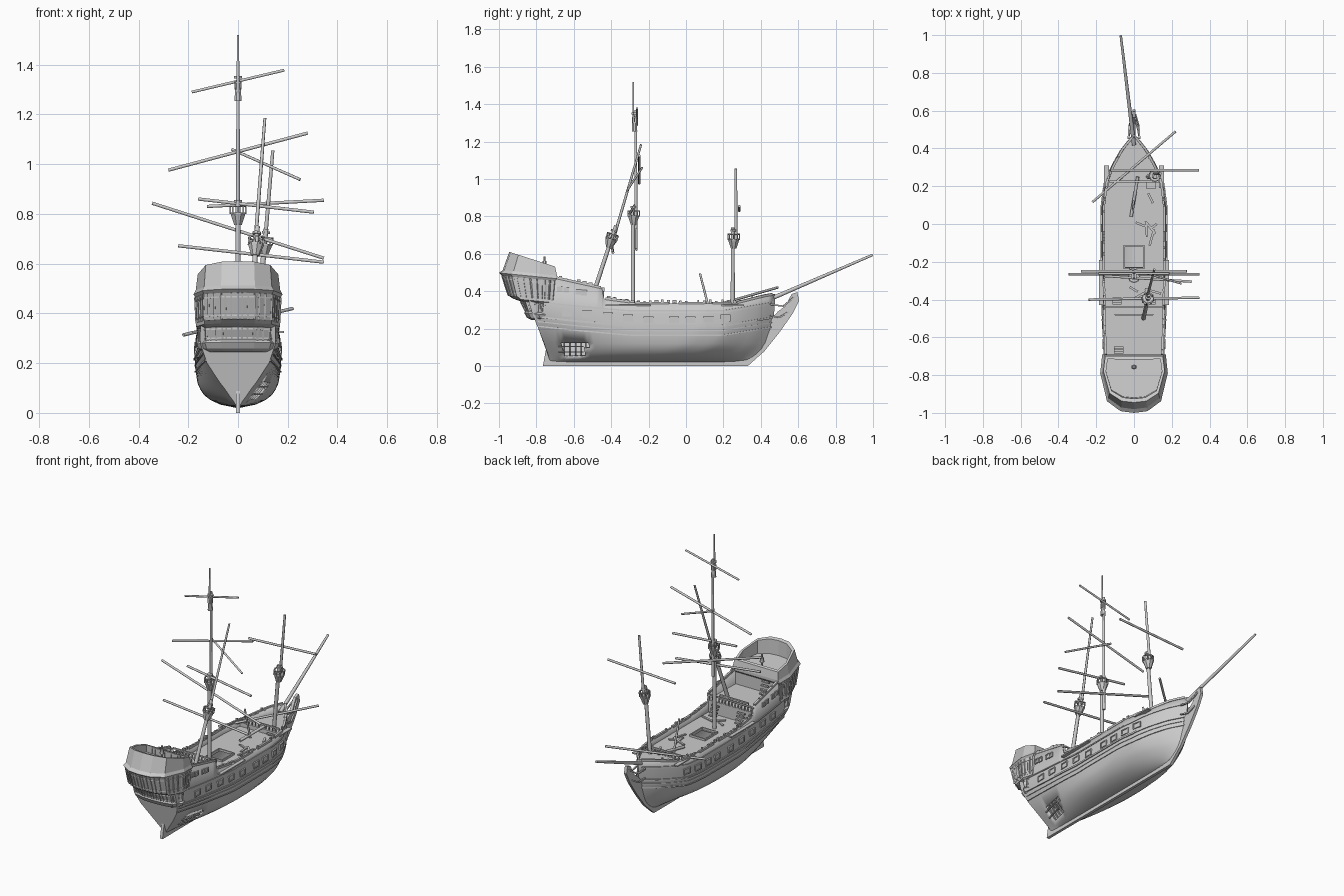
import bpy, bmesh, math, random
from mathutils import Vector, Matrix

if "Cube" in bpy.data.objects:
    bpy.data.objects.remove(bpy.data.objects["Cube"])

random.seed(4)

def interp(x, tab):
    if x <= tab[0][0]:
        return tab[0][1]
    for (a, fa), (b, fb) in zip(tab, tab[1:]):
        if x <= b:
            return fa + (fb - fa) * (x - a) / (b - a)
    return tab[-1][1]

class Part:
    """Collects pieces into one named mesh object."""
    def __init__(self, name):
        self.name, self.v, self.f = name, [], []

    def add(self, verts, faces):
        o = len(self.v)
        self.v += [tuple(p) for p in verts]
        self.f += [[i + o for i in f] for f in faces]

    def sweep(self, pts, r, n=4, r2=None):
        pts = [Vector(p) for p in pts]
        r2, m, verts = r if r2 is None else r2, len(pts), []
        for i, p in enumerate(pts):
            q = (pts[min(i + 1, m - 1)] - pts[max(i - 1, 0)]).to_track_quat('Z', 'Y')
            rad = r + (r2 - r) * i / (m - 1)
            for k in range(n):
                a = 2 * math.pi * (k + 0.5) / n
                verts.append(p + q @ Vector((rad * math.cos(a), rad * math.sin(a), 0)))
        faces = [[i * n + k, i * n + (k + 1) % n, (i + 1) * n + (k + 1) % n, (i + 1) * n + k]
                 for i in range(m - 1) for k in range(n)]
        self.add(verts, faces + [list(range(n)), list(range((m - 1) * n, m * n))])

    def box(self, c, s, rz=0.0):
        R = Matrix.Rotation(rz, 3, 'Z')
        vs = [Vector(c) + R @ Vector((x * s[0] / 2, y * s[1] / 2, z * s[2] / 2))
              for x in (-1, 1) for y in (-1, 1) for z in (-1, 1)]
        self.add(vs, [(0, 1, 3, 2), (4, 6, 7, 5), (0, 4, 5, 1), (2, 3, 7, 6), (0, 2, 6, 4), (1, 5, 7, 3)])

    def done(self, smooth=None, thick=0, merge=0):
        me = bpy.data.meshes.new(self.name)
        me.from_pydata(self.v, [], self.f)
        bm = bmesh.new()
        bm.from_mesh(me)
        if merge:
            bmesh.ops.remove_doubles(bm, verts=bm.verts, dist=merge)
        bmesh.ops.recalc_face_normals(bm, faces=bm.faces)
        bm.to_mesh(me)
        bm.free()
        if smooth:
            me.shade_smooth()
            me.set_sharp_from_angle(angle=math.radians(smooth))
        ob = bpy.data.objects.new(self.name, me)
        bpy.context.scene.collection.objects.link(ob)
        if thick:
            md = ob.modifiers.new("thickness", 'SOLIDIFY')
            md.thickness = thick
        return ob

# Hull lines: z, sheer factor, half width, half width aft, aft y, fore y, bow length
LV = [(.02, 0, .006, .003, -.72, .33, 1), (.033, 0, .07, .01, -.73, .36, 1.5), (.05, 0, .108, .02, -.735, .38, 1.4),
      (.07, 0, .135, .035, -.74, .40, 1.3), (.095, 0, .152, .052, -.75, .42, 1.2), (.12, .1, .163, .075, -.76, .435, 1.1),
      (.18, .4, .172, .125, -.79, .46, 1), (.23, .8, .172, .15, -.82, .47, 1), (.28, 1, .167, .15, -.84, .475, 1),
      (.33, 1, .164, .148, -.84, .475, 1)]
SHEER = [(-.85, .06), (-.6, .03), (-.3, 0), (.2, 0), (.47, .05)]
TOP = [(-.88, .49), (-.69, .47), (-.45, .417), (-.437, .36), (-.25, .335), (.26, .335), (.42, .375), (.48, .385)]
BOW = [(0, 0), (.03, .15), (.08, .4), (.17, .7), (.25, .9), (.38, 1)]

def lz(y, l):
    return interp(y, TOP) if l == len(LV) - 1 else LV[l][0] + LV[l][1] * interp(y, SHEER)

def lx(y, l):
    _, _, w, wa, ya, yf, bs = LV[l]
    t = min(1, max(0, (-.2 - y) / (-.2 - ya))) ** 1.8
    return (w * (1 - t) + wa * t) * interp((yf - y) / bs, BOW)

def hull_x(y, z):
    return interp(z, [(lz(y, l), lx(y, l)) for l in range(len(LV))])

# Hull shell with a broken hole low on one side
us = sorted([i / 40 for i in range(41)] + [(.84 - .45) / 1.315, (.84 - .437) / 1.315])
n, rows = len(LV), []
for u in us:
    half = []
    for l in range(n):
        y = LV[l][4] + u * (LV[l][5] - LV[l][4])
        half.append((lx(y, l), y, lz(y, l)))
    rows.append([(-x, y, z) for x, y, z in reversed(half)] + half)
hull = Part("hull")
faces = [list(range(2 * n))]
for i in range(len(us) - 1):
    for j in range(2 * n - 1):
        c = sum((Vector(rows[a][b]) for a in (i, i + 1) for b in (j, j + 1)), Vector()) / 4
        if not (c.x > 0 and -.66 < c.y < -.53 and .055 < c.z < .125):
            faces.append([i * 2 * n + j, i * 2 * n + j + 1, (i + 1) * 2 * n + j + 1, (i + 1) * 2 * n + j])
hull.add([p for r in rows for p in r], faces)
hull.done(smooth=30, thick=.01, merge=.0005)

ribs = Part("exposed_ribs")
for y in (-.65, -.62, -.59, -.56, -.535):
    ribs.sweep([(hull_x(y, z) - .012, y, z) for z in (.04, .07, .1, .14)], .006)
for z in (.075, .105):
    ribs.sweep([(hull_x(y, z) + .002, y, z) for y in (-.68, -.62, -.55)], .005)
ribs.done()

# Keel, sternpost and stem in one outline
keel = Part("keel_and_stem")
prof = [(-.765, 0), (.33, 0), (.42, .08), (.5, .18), (.57, .28), (.605, .35), (.595, .395), (.565, .385), (.53, .32),
        (.49, .29), (.455, .25), (.41, .12), (.33, .035), (-.70, .035), (-.72, .12), (-.77, .23), (-.80, .23), (-.745, .11)]
m = len(prof)
keel.add([(s * .009, y, z) for s in (-1, 1) for y, z in prof],
         [list(range(m)), list(range(m, 2 * m))] + [[i, (i + 1) % m, m + (i + 1) % m, m + i] for i in range(m)])
keel.done()

# Wales and head rails along both sides
wales = Part("wales")
for s in (-1, 1):
    for z0, r in ((.165, .005), (.19, .004), (.215, .007), (.295, .005)):
        pts = []
        for i in range(36):
            y = -.79 + i * 1.25 / 35
            z = z0 + .9 * interp(y, SHEER)
            pts.append((s * (hull_x(y, z) + .001), y, z))
        wales.sweep(pts, r)
    wales.sweep([(s * .03, .45, .33), (s * .025, .52, .32), (s * .008, .58, .37)], .006)
    wales.sweep([(s * .03, .45, .27), (s * .02, .5, .26), (s * .008, .55, .29)], .006)
wales.done()

# Broken top rails and bulwark stumps
rails = Part("bulwark_rails")
for s in (-1, 1):
    for a, b in ((-.69, -.455), (-.43, -.3), (-.27, -.09), (-.04, .1), (.14, .24), (.27, .46)):
        ys = [a + (b - a) * i / 6 for i in range(7)]
        rails.sweep([(s * max(0, lx(y, n - 1) - .004), y, interp(y, TOP) + .002) for y in ys], .009)
    for i in range(34):
        y = -.67 + i * .032
        h = random.uniform(.004, .02)
        rails.box((s * (lx(y, n - 1) - .006), y, interp(y, TOP) + h / 2), (.01, random.uniform(.008, .022), h))
    for y, L in ((-.38, .1), (-.26, .14), (.25, .12)):
        rails.box((s * (hull_x(y, .325) + .008), y, .325), (.026, L, .008))
rails.done()

# Gun ports: frame bars with a recessed lid
ports = Part("gun_ports")
def port(y, z, w, h):
    for s in (-1, 1):
        x = hull_x(y, z)
        a = math.atan2(hull_x(y - w / 2, z) - hull_x(y + w / 2, z), w) * s
        M = Matrix.Rotation(a, 3, 'Z')
        for dy, dz, sy, sz, d in ((-w / 2, 0, .007, h, .014), (w / 2, 0, .007, h, .014), (0, h / 2, w + .007, .006, .014),
                                  (0, -h / 2, w + .007, .006, .014), (0, 0, w, h, .006)):
            ports.box(Vector((s * x, y, z)) + M @ Vector((0, dy, dz)), (d, sy, sz), a)
for y, z in ((-.635, .283), (-.53, .278), (-.417, .267), (-.31, .257), (-.2, .248), (-.065, .248), (.025, .248), (.12, .25), (.21, .257)):
    port(y, z, .046, .03)
for y in (-.675, -.64, -.575, -.545):
    port(y, .4 - (y + .6) * .15, .024, .022)
ports.done()

# Stern galleries: z at y=-.7, slope, half width, back y, front y
RINGS = [(.245, 0, .135, -.825, -.76), (.258, 0, .158, -.85, -.75), (.268, .1, .166, -.865, -.75), (.278, .1, .156, -.86, -.75),
         (.328, .1, .158, -.885, -.74), (.338, .1, .17, -.925, -.72), (.352, .1, .167, -.95, -.71), (.455, .1, .172, -.985, -.70),
         (.468, .1, .179, -1.0, -.69), (.485, .1, .17, -.98, -.69), (.532, .32, .162, -.945, -.70), (.532, .32, .148, -.925, -.715),
         (.49, .1, .148, -.92, -.715)]
def ring(r):
    z, k, w, yb, yf = r
    L = yf - yb
    h = [(.94 * w, yf), (w, yb + .68 * L), (.8 * w, yb + .2 * L), (.4 * w, yb + .03 * L), (0, yb)]
    p = h + [(-x, y) for x, y in reversed(h[:-1])]
    return [Vector((x, y, z + k * (-.7 - y))) for x, y in p]
rs = [ring(r) for r in RINGS]
gal, g = Part("stern_gallery"), len(rs[0])
gal.add([p for r in rs for p in r],
        [[i * g + k, i * g + (k + 1) % g, (i + 1) * g + (k + 1) % g, (i + 1) * g + k] for i in range(len(rs) - 1) for k in range(g)]
        + [list(range(g)), list(range((len(rs) - 1) * g, len(rs) * g))])
gal.done()

bars = Part("gallery_mullions")
for lo in (3, 6):
    A, B = rs[lo], rs[lo + 1]
    for k in range(g - 1):
        for t in ((.05, .3, .55, .8) if k in (0, 1, 6, 7) else (.0, .4, .75)):
            a, b = A[k].lerp(A[k + 1], t), B[k].lerp(B[k + 1], t)
            bars.sweep([a, b], .005)
    for t in (.15, .85):
        bars.sweep([A[k].lerp(B[k], t) for k in range(g)], .004)
bars.sweep([(0, -.757, .5), (0, -.757, .585)], .006, 6)
bars.sweep([(0, -.757, .535), (0, -.757, .562)], .014, 6, .01)
bars.done()

# Decks; the main deck has a broken hatch hole
def deck(name, y0, y1, z, hole=None):
    d, N, fr = Part(name), 24, (-1, -.3, .3, 1)
    ys = [y0 + (y1 - y0) * i / N for i in range(N + 1)]
    d.add([(f * max(.001, hull_x(y, z) - .004), y, z) for y in ys for f in fr],
          [(i * 4 + j, i * 4 + j + 1, i * 4 + j + 5, i * 4 + j + 4) for i in range(N) for j in range(3)
           if not (hole and j == 1 and hole[0] < (ys[i] + ys[i + 1]) / 2 < hole[1])])
    d.done(thick=.006)
deck("main_deck", -.46, .24, .297, (-.23, -.12))
deck("quarter_deck", -.74, -.44, .378)
deck("fore_deck", .22, .465, .322)

# Bulkheads, balustrades, ladders and hatch
fit = Part("deck_fittings")
fit.box((0, -.445, .335), (.30, .012, .08))
fit.box((0, -.705, .43), (.29, .012, .1))
fit.box((0, .225, .308), (.28, .012, .03))
def balustrade(y, z, w, h):
    k = max(4, int(w / .022))
    for i in range(k + 1):
        fit.sweep([(-w / 2 + w * i / k, y, z), (-w / 2 + w * i / k, y, z + h)], .004)
    fit.sweep([(-w / 2, y, z + h), (w / 2, y, z + h)], .006)
balustrade(-.44, .375, .29, .035)
balustrade(.225, .32, .26, .03)
balustrade(-.715, .48, .2, .05)
balustrade(-.48, .375, .2, .03)
for x, y, z0, z1 in ((-.09, -.41, .3, .37), (.09, -.41, .3, .37), (.09, .2, .3, .32), (-.08, -.67, .38, .47)):
    for i in range(4):
        fit.box((x, y - .008 * i + .015, z0 + (z1 - z0) * (i + .5) / 4), (.05, .014, .008))
for x in (-.052, .052):
    fit.box((x, -.175, .302), (.008, .12, .014))
for y in (-.235, -.115):
    fit.box((0, y, .302), (.11, .008, .014))
for i in range(9):
    fit.box((random.uniform(-.11, .11), random.uniform(-.4, .18), .302), (.012, random.uniform(.04, .09), .007), random.uniform(-1.4, 1.4))
fit.done()

# Masts, yards and loose spars: start, end, start radius, end radius
SPARS = {
    "main_lower_mast": ((0, -.284, .1), (0, -.284, .85), .012, .011),
    "main_top_mast": ((0, -.268, .63), (0, -.268, 1.37), .009, .007),
    "main_upper_mast": ((0, -.282, 1.28), (0, -.282, 1.52), .006, .005),
    "fore_mast": ((.072, .25, .28), (.112, .25, .74), .012, .011),
    "fore_top_mast": ((.106, .267, .66), (.14, .267, 1.055), .009, .007),
    "mizzen_mast": ((.05, -.50, .37), (.078, -.375, .75), .012, .01),
    "mizzen_top_mast": ((.07, -.385, .69), (.108, -.24, 1.185), .008, .006),
    "bowsprit": ((0, .42, .345), (-.07, .997, .594), .012, .007),
    "main_upper_yard": ((-.186, -.262, 1.29), (.186, -.262, 1.378), .006, .006),
    "main_top_yard": ((-.28, -.25, .976), (.28, -.25, 1.125), .007, .007),
    "main_yard": ((-.345, -.265, .843), (.345, -.265, .622), .007, .007),
    "spare_yard": ((-.16, -.275, .86), (.305, -.305, .807), .007, .007),
    "fore_yard": ((-.125, .285, .83), (.345, .285, .855), .007, .007),
    "mizzen_yard": ((-.24, -.40, .672), (.345, -.39, .606), .007, .007),
    "mizzen_top_yard": ((-.025, -.235, 1.06), (.25, -.315, .938), .006, .006),
    "fallen_yard": ((-.22, .116, .313), (.22, .49, .42), .007, .007),
    "broken_spar": ((-.002, .125, .295), (-.005, .075, .495), .007, .006),
    "loose_spar": ((-.015, .04, .308), (.02, .25, .335), .009, .009)}
for name, (a, b, r, r2) in SPARS.items():
    p = Part(name)
    p.sweep([a, b], r, 8, r2)
    p.done(smooth=50)

# Fighting tops and mast caps
def mast_top(name, c, axis, s=.032):
    q, c, p = Vector(axis).to_track_quat('Z', 'Y'), Vector(c), Part(name)
    P = lambda x, y, z: c + q @ Vector((x, y, z))
    p.sweep([P(0, 0, -.045), P(0, 0, 0)], .016, 8, s)
    p.sweep([P(0, 0, 0), P(0, 0, .006)], s, 8)
    for i in range(8):
        a, b = (2 * math.pi * (i + k) / 8 for k in (0, 1))
        x, y = s * .95 * math.cos(a), s * .95 * math.sin(a)
        p.sweep([P(x, y, 0), P(x, y, .032)], .004)
        p.sweep([P(x, y, .03), P(s * .95 * math.cos(b), s * .95 * math.sin(b), .03)], .004)
    p.sweep([P(0, 0, .045), P(0, 0, .055)], .018, 8)
    p.done()
mast_top("main_top", (0, -.28, .80), (0, 0, 1))
mast_top("fore_top", (.108, .255, .675), (.087, 0, 1))
mast_top("mizzen_top", (.072, -.40, .675), (.07, .32, 1))
mast_top("main_crosstrees", (0, -.275, 1.30), (0, 0, 1), .012)
